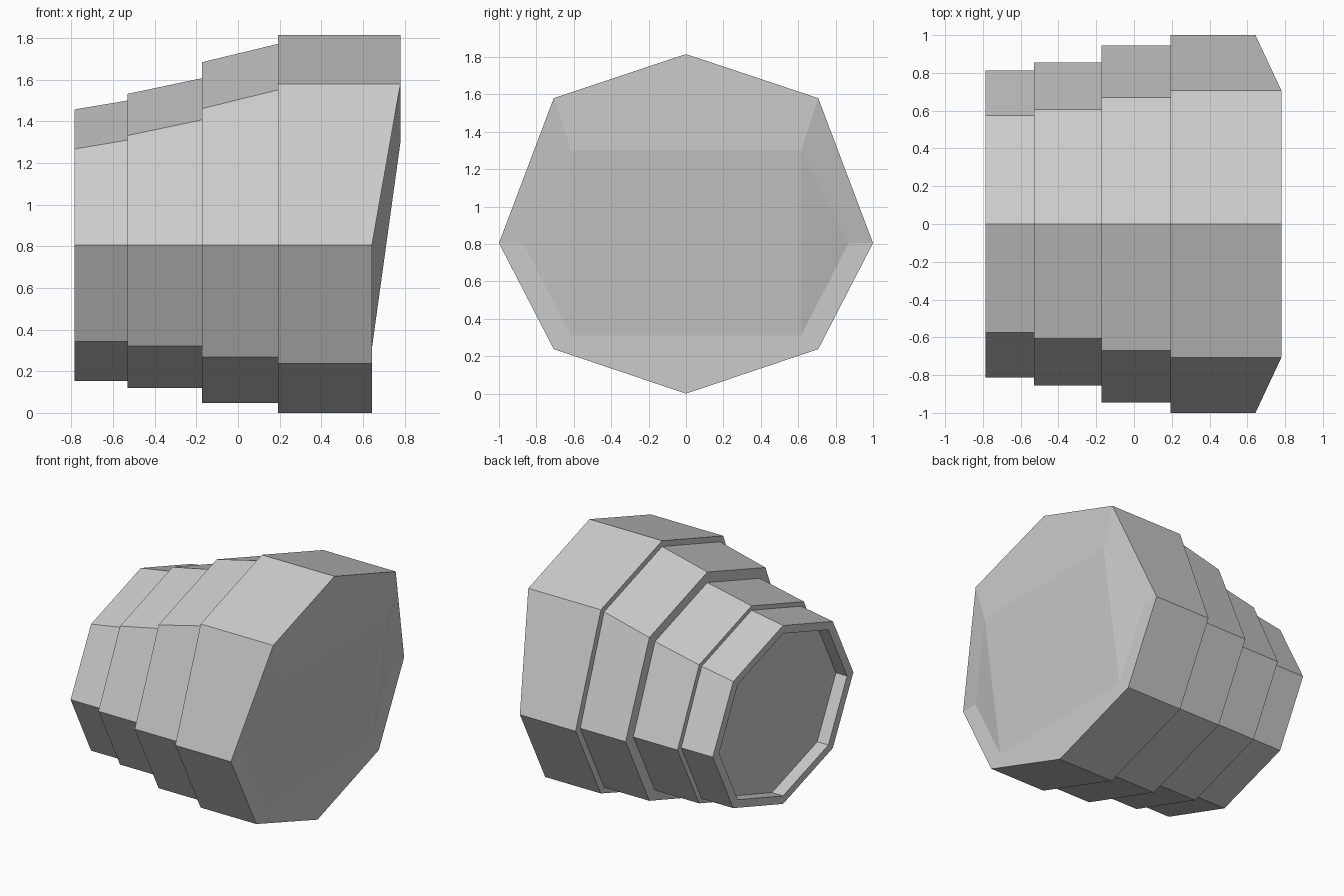
import bpy, bmesh

if "Cube" in bpy.data.objects:
    bpy.data.objects.remove(bpy.data.objects["Cube"])

MID_Z = 0.805  # height of the widest points of every ring


def octagon(x_low, x_high, wide, corner, top, top_corner, bottom, bottom_corner):
    """Eight points round the body, starting at +y and going over the top."""
    return [(x_low, wide, MID_Z), (x_high, corner, top_corner),
            (x_high, 0, top), (x_high, -corner, top_corner),
            (x_low, -wide, MID_Z), (x_low, -corner, bottom_corner),
            (x_low, 0, bottom), (x_low, corner, bottom_corner)]


def shrink(ring, x, factor):
    return [(x, y * factor, MID_Z + (z - MID_Z) * factor) for _, y, z in ring]


# Stepped sections: x start, x end, half width, corner y, bottom, bottom corner,
# then (top, top corner) at the start and at the end
sections = [
    (-0.785, -0.53, 0.812, 0.575, 0.153, 0.342, (1.457, 1.267), (1.50, 1.31)),
    (-0.53, -0.173, 0.855, 0.605, 0.12, 0.32, (1.532, 1.332), (1.607, 1.407)),
    (-0.173, 0.193, 0.945, 0.67, 0.047, 0.268, (1.684, 1.461), (1.772, 1.551)),
]
rings = []
for xa, xb, wide, corner, bottom, bcorner, start, end in sections:
    for x, (top, tcorner) in ((xa, start), (xb, end)):
        rings.append(octagon(x, x, wide, corner, top, tcorner, bottom, bcorner))

# Large front section, whose upper half leans forward
big = (1.0, 0.707, 1.815, 1.58, 0.0, 0.238)
rings.append(octagon(0.193, 0.193, *big))
rings.append(octagon(0.643, 0.78, *big))
# Inset outline on the front face
rings.append(octagon(0.643, 0.78, 0.87, 0.615, 1.505, 1.30, 0.11, 0.31))

# Shallow recess inside the small end
small_end = rings[0]
rings = [shrink(small_end, -0.695, 0.91), shrink(small_end, -0.785, 0.91)] + rings

# Loft all rings into one closed shell
bm = bmesh.new()
loops = [[bm.verts.new(p) for p in ring] for ring in rings]
for a, b in zip(loops, loops[1:]):
    for i in range(8):
        j = (i + 1) % 8
        bm.faces.new((a[i], a[j], b[j], b[i]))
bm.faces.new(loops[0])
# Folded front cap
for ids in ((1, 2, 3), (5, 6, 7), (7, 0, 1), (3, 4, 5), (1, 3, 5, 7)):
    bm.faces.new([loops[-1][i] for i in ids])
bmesh.ops.recalc_face_normals(bm, faces=bm.faces)

mesh = bpy.data.meshes.new("stepped_barrel")
bm.to_mesh(mesh)
bm.free()
bpy.context.collection.objects.link(bpy.data.objects.new("stepped_barrel", mesh))
